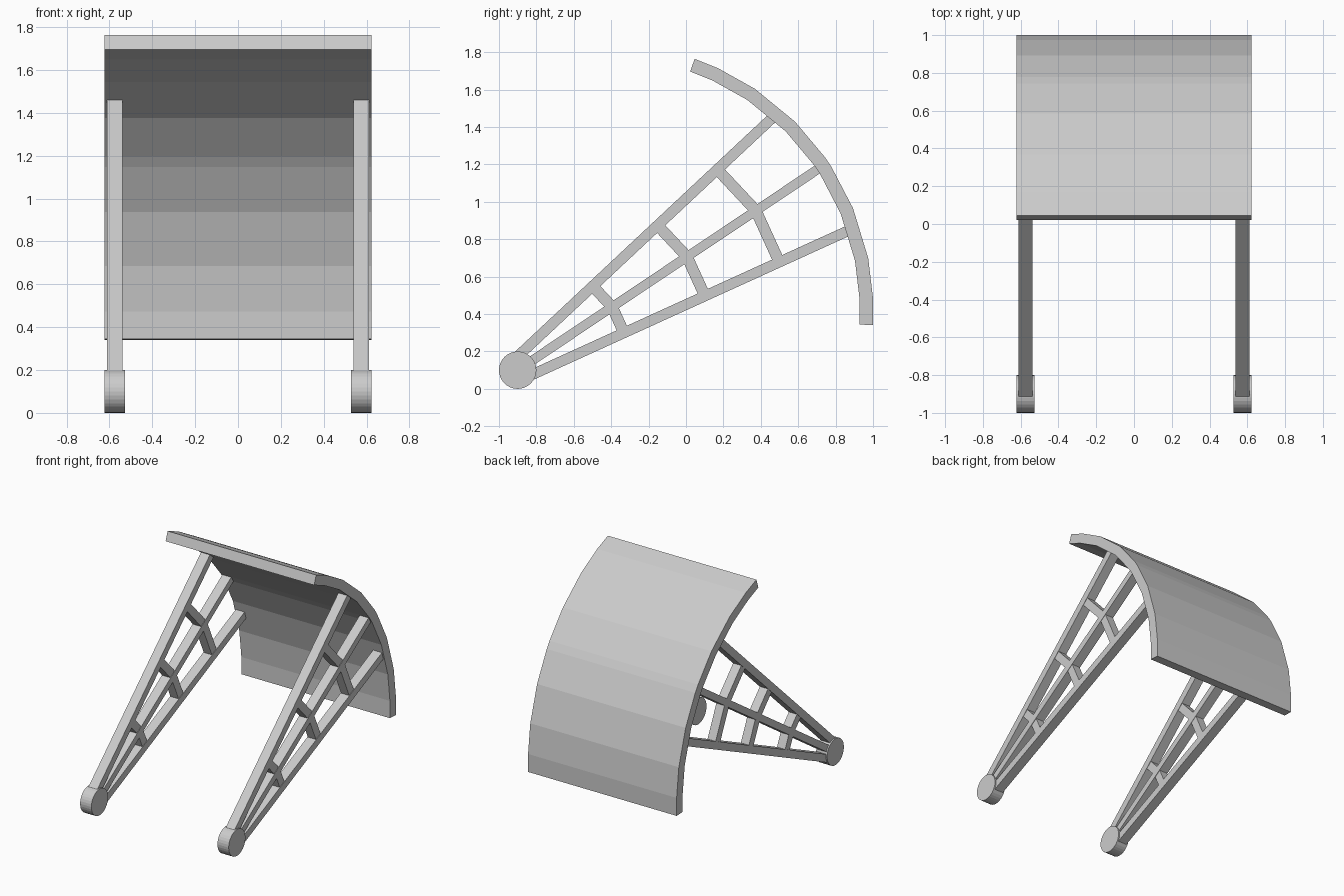
import bpy, bmesh
from math import sin, cos, radians, pi
from mathutils import Vector

if "Cube" in bpy.data.objects:
    bpy.data.objects.remove(bpy.data.objects["Cube"])

PIVOT = Vector((-0.9, 0.1))          # hub centre in the (y, z) plane
TILT = radians(33.8)                 # direction of the symmetry axis of the gate
U = Vector((cos(TILT), sin(TILT)))   # along the axis
V = Vector((-sin(TILT), cos(TILT)))  # across the axis


def extrude_profiles(name, profiles, x0, x1):
    """Extrude closed (u, v) side profiles from x0 to x1 into one object."""
    bm = bmesh.new()
    for prof in profiles:
        pts = [PIVOT + U * u + V * v for u, v in prof]
        face = bm.faces.new([bm.verts.new((x0, p.x, p.y)) for p in pts])
        ext = bmesh.ops.extrude_face_region(bm, geom=[face], use_keep_orig=True)
        verts = [g for g in ext["geom"] if isinstance(g, bmesh.types.BMVert)]
        bmesh.ops.translate(bm, verts=verts, vec=(x1 - x0, 0, 0))
    bmesh.ops.recalc_face_normals(bm, faces=bm.faces)
    mesh = bpy.data.meshes.new(name)
    bm.to_mesh(mesh)
    bm.free()
    obj = bpy.data.objects.new(name, mesh)
    bpy.context.collection.objects.link(obj)
    return obj


def bar(a, b, width):
    """Rectangle profile around the line from a to b."""
    a, b = Vector(a), Vector(b)
    d = (b - a).normalized()
    n = Vector((-d.y, d.x)) * width / 2
    return [a - n, b - n, b + n, a + n]


# Curved gate skin
half = [1.2, 11.25, 22.5, 31.5, 37.0]
angles = [radians(a) for a in [-h for h in reversed(half)] + half]
outer = [(0.575 + 1.424 * cos(a), 1.424 * sin(a)) for a in angles]
inner = [(0.575 + 1.352 * cos(a), 1.352 * sin(a)) for a in reversed(angles)]
extrude_profiles("gate_skin", [outer + inner], -0.622, 0.622)


def arm_v(u):
    """Centreline offset of the outer arms at distance u."""
    return 0.062 + (u - 0.045) * 0.164


for side, s in (("left", -1), ("right", 1)):
    # Round pivot hub
    circle = [(0.1 * cos(2 * pi * i / 32 - TILT), 0.1 * sin(2 * pi * i / 32 - TILT))
              for i in range(32)]
    extrude_profiles(side + "_pivot_hub", [circle], s * 0.528, s * 0.622)

    # Three radial arms
    for pos, k in (("lower", -1), ("upper", 1)):
        extrude_profiles(f"{side}_{pos}_arm",
                         [bar((0.045, k * arm_v(0.045)), (1.885, k * arm_v(1.885)), 0.056)],
                         s * 0.538, s * 0.612)
    extrude_profiles(side + "_middle_arm", [bar((0.0, 0.0), (1.94, 0.0), 0.05)],
                     s * 0.538, s * 0.612)

    # Chevron braces, square to the outer arms
    braces = []
    for u in (0.608, 1.09, 1.533):
        ua = u - 0.16 * arm_v(u)
        for k in (-1, 1):
            braces.append(bar((u, 0), (ua, k * arm_v(ua)), 0.06))
    extrude_profiles(side + "_braces", braces, s * 0.541, s * 0.609)
